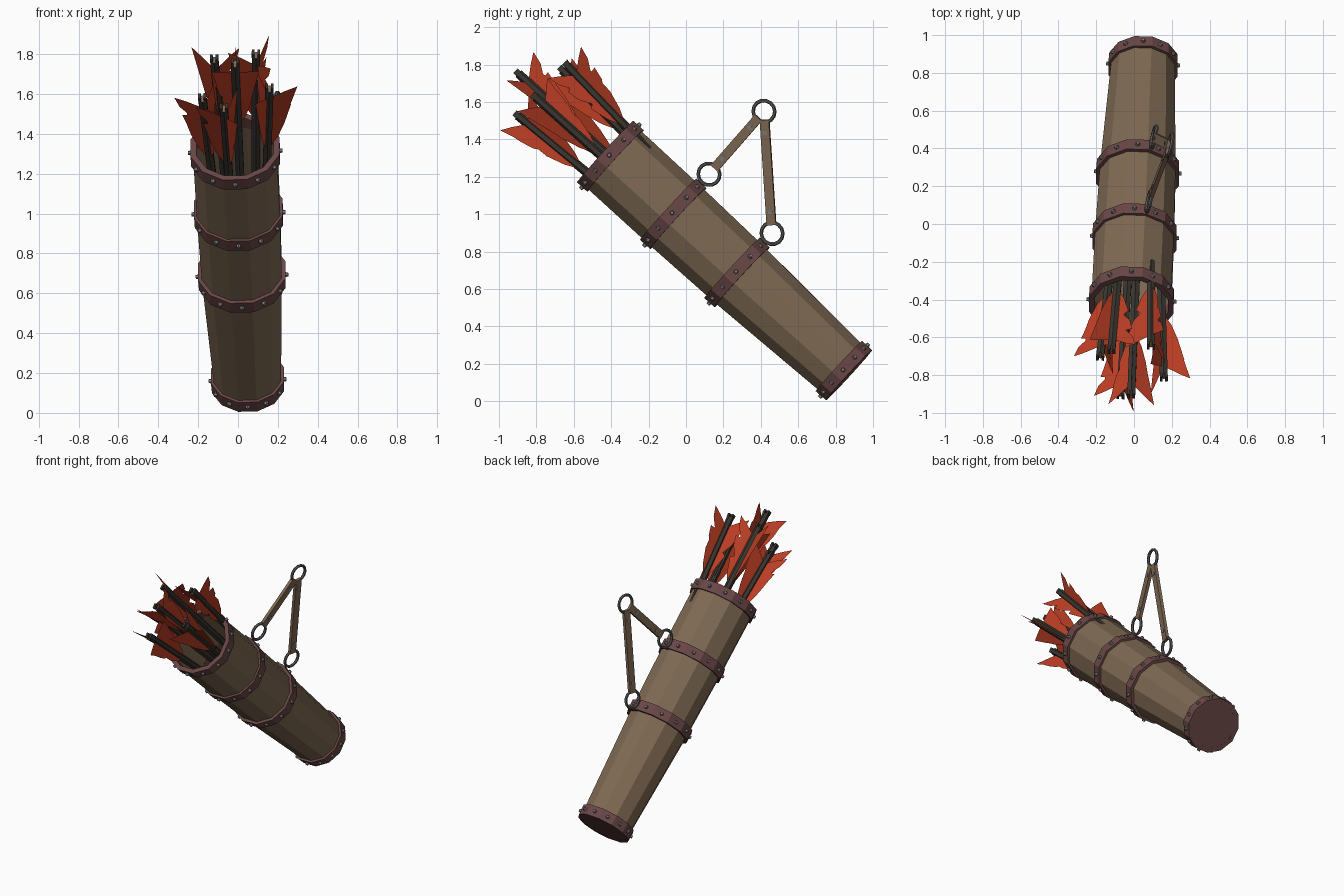
import bpy, bmesh, math
from mathutils import Vector, Matrix

if "Cube" in bpy.data.objects:
    bpy.data.objects.remove(bpy.data.objects["Cube"], do_unlink=True)


def material(name, rgb):
    m = bpy.data.materials.new(name)
    m.use_nodes = True
    m.diffuse_color = (*rgb, 1)
    bsdf = m.node_tree.nodes["Principled BSDF"]
    bsdf.inputs["Base Color"].default_value = (*rgb, 1)
    bsdf.inputs["Roughness"].default_value = 0.8
    return m


LEATHER = material("brown leather", (0.21, 0.142, 0.088))
BAND = material("dark red leather", (0.145, 0.062, 0.062))
FEATHER = material("red feather", (0.5, 0.048, 0.018))
WOOD = material("dark wood", (0.042, 0.037, 0.03))
STEEL = material("grey steel", (0.2, 0.2, 0.195))
IRON = material("dark iron", (0.11, 0.105, 0.1))

# Tilted frame of the quiver: local z runs from its base to its mouth
BASE, MOUTH = Vector((0.05, 0.872, 0.139)), Vector((-0.015, -0.43, 1.334))
LENGTH = (MOUTH - BASE).length
W = (MOUTH - BASE).normalized()
V = W.cross(Vector((1, 0, 0))).normalized()
U = V.cross(W)
FRAME = Matrix((U, V, W)).transposed().to_4x4()
FRAME.translation = BASE
SIDES = 12


def finish(name, bm, mats, matrix=FRAME):
    bmesh.ops.recalc_face_normals(bm, faces=bm.faces)
    mesh = bpy.data.meshes.new(name)
    bm.to_mesh(mesh)
    bm.free()
    for m in mats:
        mesh.materials.append(m)
    ob = bpy.data.objects.new(name, mesh)
    ob.matrix_world = matrix
    bpy.context.collection.objects.link(ob)
    return ob


def lathe(bm, profile):
    """Spin a closed (radius, height) profile into a faceted ring."""
    rings = []
    for i in range(SIDES):
        a = math.tau * (i + 0.5) / SIDES
        rings.append([bm.verts.new((r * math.cos(a), r * math.sin(a), z)) for r, z in profile])
    for i in range(SIDES):
        p, q = rings[i], rings[(i + 1) % SIDES]
        for j in range(len(profile)):
            k = (j + 1) % len(profile)
            bm.faces.new((p[j], q[j], q[k], p[k]))


def stud(bm, place, normal, size=0.017):
    """Low domed rivet."""
    m = Matrix.Translation(place) @ normal.to_track_quat("Z", "Y").to_matrix().to_4x4()
    bmesh.ops.create_cone(bm, cap_ends=True, segments=6, radius1=size, radius2=size * 0.55,
                          depth=0.03, matrix=m)


# Hollow tapered body
wall = [(0.172, 0.01), (0.207, 0.81), (0.216, 1.28), (0.218, LENGTH - 0.01)]
bm = bmesh.new()
lathe(bm, wall + [(r - 0.015, z + 0.005) for r, z in reversed(wall)])
finish("quiver_body", bm, [LEATHER])

# Base cap
bm = bmesh.new()
bmesh.ops.create_cone(bm, cap_ends=True, segments=SIDES, radius1=0.18, radius2=0.18, depth=0.03,
                      matrix=Matrix.Translation((0, 0, 0.017)) @ Matrix.Rotation(math.pi / SIDES, 4, "Z"))
finish("base_cap", bm, [BAND])

# Riveted bands
for name, z, r0, r1 in (("base_band", 0.037, 0.187, 0.190), ("lower_band", 0.813, 0.225, 0.227),
                        ("upper_band", 1.277, 0.229, 0.230), ("mouth_band", LENGTH - 0.035, 0.231, 0.231)):
    bm = bmesh.new()
    lathe(bm, [(r0, z - 0.036), (r1, z + 0.036), (r1 - 0.03, z + 0.036), (r0 - 0.03, z - 0.036)])
    finish(name, bm, [BAND])
    bm = bmesh.new()
    for i in range(SIDES):
        a = math.tau * i / SIDES
        n = Vector((math.cos(a), math.sin(a), 0))
        stud(bm, n * r0 * math.cos(math.pi / SIDES) + Vector((0, 0, z)), n)
    finish(name + "_rivets", bm, [STEEL])

# Arrows: nock position, and the angle of the first of three feathers
ARROWS = [((-0.015, -0.91, 1.765), 90), ((0.09, -0.65, 1.81), 62), ((-0.12, -0.675, 1.785), 145),
          ((-0.18, -0.71, 1.59), 180), ((-0.072, -0.915, 1.54), 180), ((0.158, -0.82, 1.64), 0)]
VANE = [(0.015, -0.45), (0.05, -0.38), (0.08, -0.28), (0.055, -0.26), (0.095, -0.2),
        (0.112, -0.13), (0.075, -0.135), (0.12, -0.07), (0.14, 0.0), (0.08, -0.035), (0.015, -0.08)]

for i, (nock, turn) in enumerate(ARROWS, 1):
    tip = FRAME.inverted() @ Vector(nock)
    foot = Vector((tip.x * 0.4, tip.y * 0.4, 0.3))
    axis = (tip - foot).normalized()
    side = (Vector((1, 0, 0)) - axis * axis.x).normalized()
    m = Matrix((side, axis.cross(side), axis)).transposed().to_4x4()
    m.translation = tip
    m = FRAME @ m
    depth = (tip - foot).length

    # Shaft with a slotted nock
    bm = bmesh.new()
    bmesh.ops.create_cone(bm, cap_ends=True, segments=6, radius1=0.024, radius2=0.024,
                          depth=depth - 0.02, matrix=Matrix.Translation((0, 0, -depth / 2 - 0.01)))
    for f in bm.faces:
        f.material_index = int(len(f.verts) == 6 and f.calc_center_median().z > -0.1)
    for s in (-1, 1):
        bmesh.ops.create_cube(bm, size=1, matrix=Matrix.Translation((s * 0.014, 0, -0.011))
                              @ Matrix.Diagonal((0.014, 0.034, 0.026, 1)))
    finish(f"arrow_{i}_shaft", bm, [WOOD, LEATHER], m)

    # Notched feathers
    bm = bmesh.new()
    for k in range(3):
        a = math.radians(turn + 120 * k)
        bm.faces.new([bm.verts.new((r * math.cos(a), r * math.sin(a), z)) for r, z in VANE])
    bmesh.ops.triangulate(bm, faces=bm.faces)
    finish(f"arrow_{i}_feathers", bm, [FEATHER], m)

# Carrying rings, all lying in the plane of the strap
RINGS = {"upper_ring": Vector((0.08, 0.123, 1.214)), "lower_ring": Vector((0.105, 0.46, 0.898)),
         "shoulder_ring": Vector((0.19, 0.417, 1.55))}
up, low, top = RINGS.values()
normal = (low - up).cross(top - up).normalized()
for name, place in RINGS.items():
    bpy.ops.mesh.primitive_torus_add(major_segments=14, minor_segments=6, major_radius=0.059,
                                     minor_radius=0.01, location=place,
                                     rotation=normal.to_track_quat("Z", "Y").to_euler())
    ring = bpy.context.object
    ring.name = name
    ring.data.materials.append(IRON)

# Strap pieces with rivets near their ends
for name, end in (("upper_strap", up), ("lower_strap", low)):
    d = (top - end).normalized()
    m = Matrix((normal, d.cross(normal), d)).transposed().to_4x4()
    m.translation = (top + end) / 2
    span = (top - end).length - 0.09
    bm = bmesh.new()
    bmesh.ops.create_cube(bm, size=1, matrix=Matrix.Diagonal((0.022, 0.05, span, 1)))
    finish(name, bm, [LEATHER], m)
    bm = bmesh.new()
    for z in (-1, 1):
        for s in (-1, 1):
            stud(bm, Vector((0, 0, z * (span / 2 - 0.07))), Vector((s, 0, 0)), 0.014)
    finish(name + "_rivets", bm, [STEEL], m)
